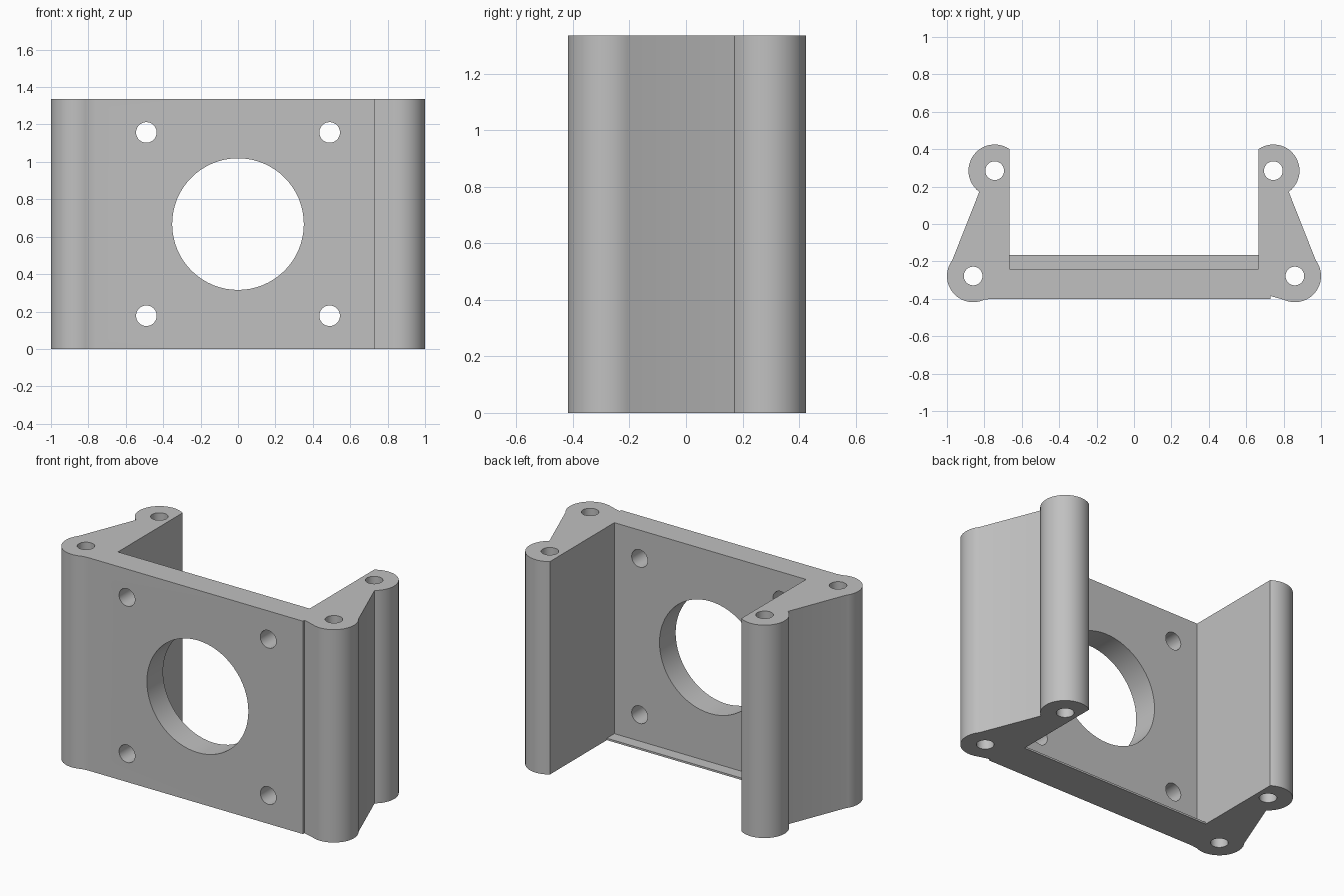
import bpy, bmesh
from math import radians, cos, sin, pi

old = bpy.data.objects.get("Cube")
if old:
    bpy.data.objects.remove(old, do_unlink=True)

HEIGHT = 1.335
INNER_X = 0.665
PLATE_BACK = -0.24
FRONT_BOSS = (0.86, -0.278)
REAR_BOSS = (0.745, 0.285)
BOSS_R = 0.14

grey = bpy.data.materials.new("plain_grey")
grey.use_nodes = True
colour = (0.53, 0.53, 0.53, 1)
grey.diffuse_color = colour
grey.node_tree.nodes["Principled BSDF"].inputs["Base Color"].default_value = colour


def extrude(name, outline, z0, z1):
    """Solid prism from a closed outline."""
    bm = bmesh.new()
    face = bm.faces.new([bm.verts.new((x, y, z0)) for x, y in outline])
    ext = bmesh.ops.extrude_face_region(bm, geom=[face])
    top = [g for g in ext["geom"] if isinstance(g, bmesh.types.BMVert)]
    bmesh.ops.translate(bm, verts=top, vec=(0, 0, z1 - z0))
    bmesh.ops.recalc_face_normals(bm, faces=bm.faces)
    mesh = bpy.data.meshes.new(name)
    bm.to_mesh(mesh)
    bm.free()
    mesh.materials.append(grey)
    ob = bpy.data.objects.new(name, mesh)
    bpy.context.collection.objects.link(ob)
    return ob


def arc(centre, start, end, steps=24):
    angles = [radians(start + (end - start) * i / steps) for i in range(steps + 1)]
    return [(centre[0] + BOSS_R * cos(a), centre[1] + BOSS_R * sin(a)) for a in angles]


def drill(target, location, radius, depth, along_y=False):
    """Bore a round hole through the target."""
    bpy.ops.mesh.primitive_cylinder_add(
        vertices=64, radius=radius, depth=depth, location=location,
        rotation=(pi / 2 if along_y else 0, 0, 0))
    cutter = bpy.context.object
    cutter.name = "hole_cutter"
    cutter.hide_render = True
    cutter.data.materials.append(grey)
    mod = target.modifiers.new("hole", "BOOLEAN")
    mod.operation = "DIFFERENCE"
    mod.solver = "EXACT"
    mod.object = cutter
    bpy.context.view_layer.objects.active = target
    bpy.ops.object.modifier_apply(modifier=mod.name)
    bpy.data.objects.remove(cutter, do_unlink=True)


# Bracket: front plate, two side walls and four rounded corner bosses
side = arc(FRONT_BOSS, -115, 37) + arc(REAR_BOSS, -54, 125) + [(INNER_X, PLATE_BACK)]
left_side = [(0.73, -0.4), (0.73, -0.385)] + side
right_side = [(-x, y) for x, y in reversed(side)] + [(-0.76, -0.4)]
bracket = extrude("bracket_body", left_side + right_side, 0, HEIGHT)

# Large bore and mounting holes in the plate
mid = HEIGHT / 2
drill(bracket, (0, -0.32, mid), 0.352, 0.4, True)
for x in (-0.49, 0.49):
    for dz in (-0.49, 0.49):
        drill(bracket, (x, -0.32, mid + dz), 0.055, 0.4, True)

# Screw holes down the bosses
for cx, cy in (FRONT_BOSS, REAR_BOSS):
    for s in (-1, 1):
        drill(bracket, (s * cx, cy, mid), 0.05, HEIGHT + 0.4)

# Thin ledge behind the foot of the plate
ledge = extrude("bottom_ledge", [(-INNER_X, PLATE_BACK), (INNER_X, PLATE_BACK),
                                 (INNER_X, -0.165), (-INNER_X, -0.165)], 0, 0.012)

# Smooth round walls, crisp edges
bpy.ops.object.select_all(action="DESELECT")
bracket.select_set(True)
bpy.context.view_layer.objects.active = bracket
bpy.ops.object.shade_smooth_by_angle(angle=radians(25))
